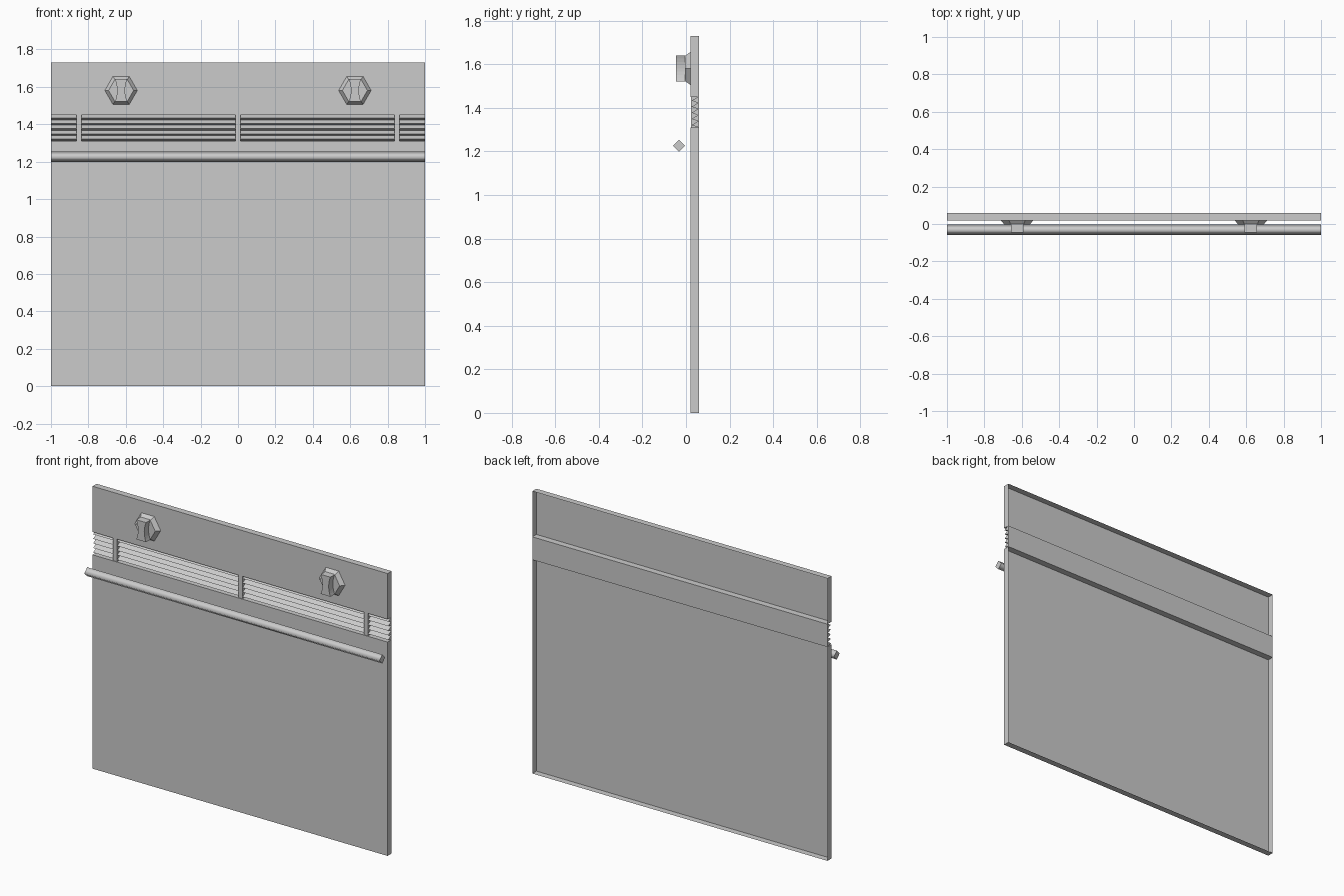
import bpy, bmesh, math

if "Cube" in bpy.data.objects:
    bpy.data.objects.remove(bpy.data.objects["Cube"])

FRONT, BACK = 0.02, 0.059   # depth range of the panels


def make_object(name, bm, smooth=False):
    bmesh.ops.recalc_face_normals(bm, faces=bm.faces)
    mesh = bpy.data.meshes.new(name)
    bm.to_mesh(mesh)
    bm.free()
    obj = bpy.data.objects.new(name, mesh)
    bpy.context.collection.objects.link(obj)
    if smooth:
        for p in mesh.polygons:
            p.use_smooth = len(p.vertices) == 4 and abs(p.normal.x) < 0.5
    return obj


def loft(name, rings, caps=(True, True), smooth=False):
    """Skin equal-length closed rings of 3D points, with optional end caps."""
    bm = bmesh.new()
    loops = [[bm.verts.new(p) for p in ring] for ring in rings]
    for a, b in zip(loops, loops[1:]):
        n = len(a)
        for i in range(n):
            j = (i + 1) % n
            bm.faces.new((a[i], a[j], b[j], b[i]))
    if caps[0]:
        bm.faces.new(loops[0])
    if caps[1]:
        bm.faces.new(loops[-1])
    return make_object(name, bm, smooth)


def extrude_x(name, profile, x0, x1, smooth=False):
    """Extrude a (y, z) profile along x."""
    return loft(name, [[(x, y, z) for y, z in profile] for x in (x0, x1)], smooth=smooth)


def extrude_y(name, outline, y0, y1, caps=(True, True)):
    """Extrude an (x, z) outline along y."""
    return loft(name, [[(x, y, z) for x, z in outline] for y in (y0, y1)], caps)


def rect(x0, x1, z0, z1):
    return [(x0, z0), (x1, z0), (x1, z1), (x0, z1)]


# Door and control panel: shells left open at the back
extrude_y("door_panel", rect(-1, 1, 0, 1.31), FRONT, BACK, (True, False))
extrude_y("control_panel", rect(-1, 1, 1.45, 1.73), FRONT, BACK, (True, False))

# Vent louvres: sawtooth profile with a flat back
teeth, z_low, z_high = 5, 1.31, 1.45
pitch = (z_high - z_low) / teeth
profile = [(BACK, z_low)]
for i in range(teeth):
    z = z_low + i * pitch
    profile += [(0.055, z + 0.001), (0.026, z + pitch * 0.4)]
profile += [(0.055, z_high), (BACK, z_high)]
extrude_x("vent_louvres", profile, -1, 1)

# Upright vent dividers
for x in (-0.85, 0, 0.85):
    extrude_y("vent_divider", rect(x - 0.0135, x + 0.0135, z_low, z_high), 0.024, 0.058)

# Handle bar: square bar turned on its edge
cy, cz, r = -0.0315, 1.226, 0.0275
extrude_x("handle_bar", [(cy - r, cz), (cy, cz - r), (cy + r, cz), (cy, cz + r)],
          -1, 1, smooth=True)

# Knobs: bevelled hexagon base and a waisted grip
KZ = 1.581
for kx in (-0.625, 0.625):
    rings = []
    for y, rad in ((FRONT, 0.087), (-0.004, 0.067)):
        rings.append([(kx + rad * math.cos(k * math.pi / 3), y,
                       KZ + rad * math.sin(k * math.pi / 3)) for k in range(6)])
    loft("knob_base", rings)

    side = []
    for k in range(9):
        t = k / 4 - 1
        side.append((0.021 + 0.012 * t * t, KZ + 0.06 * t))
    outline = [(kx + w, z) for w, z in side] + [(kx - w, z) for w, z in reversed(side)]
    extrude_y("knob_grip", outline, -0.045, 0.0)
